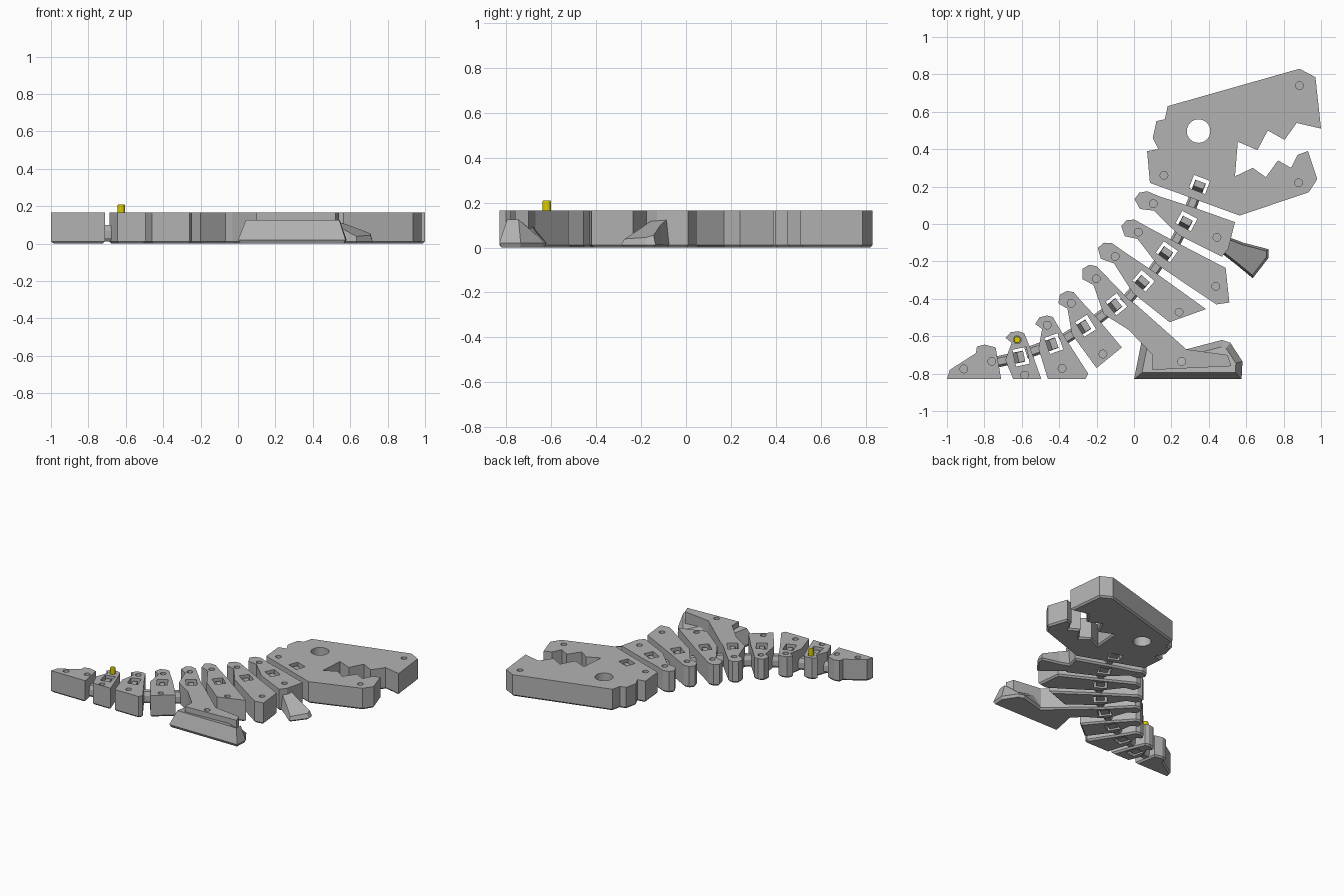
import bpy, bmesh, math
from mathutils import Vector

if "Cube" in bpy.data.objects:
    bpy.data.objects.remove(bpy.data.objects["Cube"])

TOP = 0.165


def material(name, rgb):
    m = bpy.data.materials.new(name)
    m.diffuse_color = (*rgb, 1)
    m.use_nodes = True
    m.node_tree.nodes["Principled BSDF"].inputs["Base Color"].default_value = m.diffuse_color
    return m


GREY = material("grey plastic", (0.45, 0.45, 0.45))
YELLOW = material("yellow peg", (0.72, 0.62, 0.0))


def add_loft(bm, rings):
    """Closed solid through rings of equal point count."""
    vs = [[bm.verts.new(p) for p in r] for r in rings]
    n = len(vs[0])
    faces = [bm.faces.new(vs[0]), bm.faces.new(vs[-1])]
    for a, b in zip(vs, vs[1:]):
        for i in range(n):
            j = (i + 1) % n
            faces.append(bm.faces.new((a[i], a[j], b[j], b[i])))
    bmesh.ops.recalc_face_normals(bm, faces=faces)


def finish(bm, name, mat=GREY):
    me = bpy.data.meshes.new(name)
    bm.to_mesh(me)
    bm.free()
    ob = bpy.data.objects.new(name, me)
    bpy.context.collection.objects.link(ob)
    me.materials.append(mat)
    return ob


def solid(name, rings, mat=GREY):
    bm = bmesh.new()
    add_loft(bm, rings)
    return finish(bm, name, mat)


def points(pairs):
    """Outline points given in hundredths of a unit."""
    return [Vector(p) / 100 for p in pairs]


def inset(pts, d):
    """Move a 2D outline inwards by d with mitred corners."""
    n = len(pts)
    s = 1 if sum(pts[i - 1].cross(pts[i]) for i in range(n)) > 0 else -1
    out = []
    for i in range(n):
        e1 = (pts[i] - pts[i - 1]).normalized()
        e2 = (pts[(i + 1) % n] - pts[i]).normalized()
        n1, n2 = Vector((-e1.y, e1.x)) * s, Vector((-e2.y, e2.x)) * s
        out.append(pts[i] + (n1 + n2) * d / max(1 + n1.dot(n2), 0.4))
    return out


def ring(pts, z):
    return [(p[0], p[1], z) for p in pts]


def circle(c, r, n):
    return [(c[0] + r * math.cos(math.tau * i / n), c[1] + r * math.sin(math.tau * i / n)) for i in range(n)]


class Joint:
    """Window centre with axis u towards the tail and v towards the belly."""

    def __init__(self, x, y, angle):
        self.c = Vector((x, y)) / 100
        a = math.radians(angle)
        self.u = Vector((math.cos(a), math.sin(a)))
        self.v = Vector((-self.u.y, self.u.x))

    def at(self, u, v=0):
        return self.c + self.u * u + self.v * v

    def rect(self, u0, u1, h):
        return [self.at(u0, -h), self.at(u1, -h), self.at(u1, h), self.at(u0, h)]


cut = bmesh.new()


def cut_hole(pts, z0=-0.05):
    add_loft(cut, [ring(pts, z0), ring(pts, 0.25)])


def peg_hole(c):
    cut_hole(circle(c, 0.021, 14), 0.105)


def link(j, name):
    """Window, hook inside it and bar over the gap to the next plate."""
    cut_hole(j.rect(-0.039, 0.036, 0.046))
    bar, slim = j.rect(-0.005, 0.155, 0.03), j.rect(-0.005, 0.155, 0.018)
    solid(name + "_link_bar", [ring(slim, 0.012), ring(bar, 0.03), ring(bar, 0.07), ring(slim, 0.1)])
    foot, tip = j.rect(-0.018, 0.036, 0.03), j.rect(-0.018, 0.016, 0.028)
    solid(name + "_link_hook", [ring(foot, 0.012), ring(foot, 0.1), ring(tip, 0.15)])


# Head with toothed jaws, and tail tip
outlines = {
    "head": points([(18, 63), (88.5, 83), (97, 78.5), (100, 51), (87, 54), (80.5, 45), (71.5, 50),
                    (66, 39.5), (55.5, 44), (54, 25.5), (63.5, 30), (70.5, 25), (77, 34), (84, 30),
                    (87.5, 37), (93, 39), (98, 24), (93.5, 17), (56.5, 4.5), (8.5, 22), (7, 39),
                    (13, 40), (10, 46), (12, 55), (16.5, 56)]),
    "tail_tip": points([(-100, -83), (-98.5, -78), (-84.5, -69), (-84, -65.5), (-80, -64.5),
                        (-74, -66), (-71, -83)]),
}
for p in points([(88.5, 74), (16, 26), (88, 22), (25.5, -73.5), (-76, -73.5), (-91, -77.5)]):
    peg_hole(p)
cut_hole(circle((0.345, 0.497), 0.063, 32))

# Ribs: joint, distances to the back and belly holes, belly corners
PLATES = {
    "neck_plate": (Joint(28, 1.5, 242), .20, .185, [(54, 1), (50.5, -13), (47, -17.5)]),
    "chest_plate": (Joint(17.5, -15, 235), .186, .32, [(49, -23.5), (51, -42), (44, -43)]),
    "belly_plate": (Joint(5, -30.5, 229), .20, .253, [(38.5, -45.5), (19, -52.5)]),
    "hip_and_leg": (Joint(-9.5, -43, 218), .174, 0, [(1, -43), (28, -67), (50, -70), (52, -76),
                                                     (10, -78), (10, -70), (-3, -56.5)]),
    "tail_plate_1": (Joint(-26, -54.5, 212), .143, .177, [(-6.5, -66), (-20, -77)]),
    "tail_plate_2": (Joint(-43, -64, 199), .105, .14, [(-24.5, -80), (-26, -83), (-46, -83)]),
    "tail_plate_3": (Joint(-60.5, -71, 192), .093, .10, [(-49.5, -83), (-64.5, -83)]),
}
# Knobbly back end: offset along u, multiple of the back length along -v
BACK = [(.047, .65), (.032, .9), (.059, 1.25), (.026, 1.5), (-.016, 1.47), (-.043, 1.3), (-.05, .93)]

prev = Joint(35, 21, 249)
link(prev, "head")
for name, (j, back, belly, tips) in PLATES.items():
    outlines[name] = ([prev.at(0.125)] + points(tips) + [j.at(0.085)]
                      + [j.at(u, -k * back) for u, k in BACK])
    link(j, name)
    peg_hole(j.at(0, -back))
    if belly:
        peg_hole(j.at(0, belly))
    prev = j

cutter = finish(cut, "hole_cutter")
cutter.hide_render = True
cutter.hide_set(True)

# Body plates with a small chamfer round the underside
for name, pts in outlines.items():
    ob = solid(name, [ring(inset(pts, 0.011), 0), ring(pts, 0.012), ring(pts, TOP)])
    mod = ob.modifiers.new("holes", 'BOOLEAN')
    mod.operation = 'DIFFERENCE'
    mod.solver = 'EXACT'
    mod.object = cutter

# Small arm, its top falling towards the hand
arm = points([(48, -6), (58.5, -10), (72, -13.5), (72, -18), (63.5, -29), (55, -22), (46, -15)])
arm_in = inset(arm, 0.012)
solid("arm", [ring(arm_in, 0), ring(arm, 0.012),
              [(p.x, p.y, min(0.13, 0.13 - 0.3 * (p.x - p.y - 0.6))) for p in arm_in]])

# Broad foot with sloped sides and a low toe
sole = points([(0, -83), (57.5, -83), (58, -73.5), (51.5, -63.5), (47, -62), (28, -67), (4.5, -60.5)])
upper = [(p.x, p.y, 0.055 if p.x > 0.4 and p.y > -0.72 else 0.125) for p in inset(sole, 0.035)]
solid("foot", [ring(inset(sole, 0.01), 0), ring(sole, 0.02), upper])

# Loose peg standing in a tail hole
spot = PLATES["tail_plate_3"][0].at(0, -0.093)
solid("peg", [ring(circle(spot, 0.019, 12), 0.106), ring(circle(spot, 0.019, 12), 0.205),
              ring(circle(spot, 0.016, 12), 0.21)], YELLOW)
